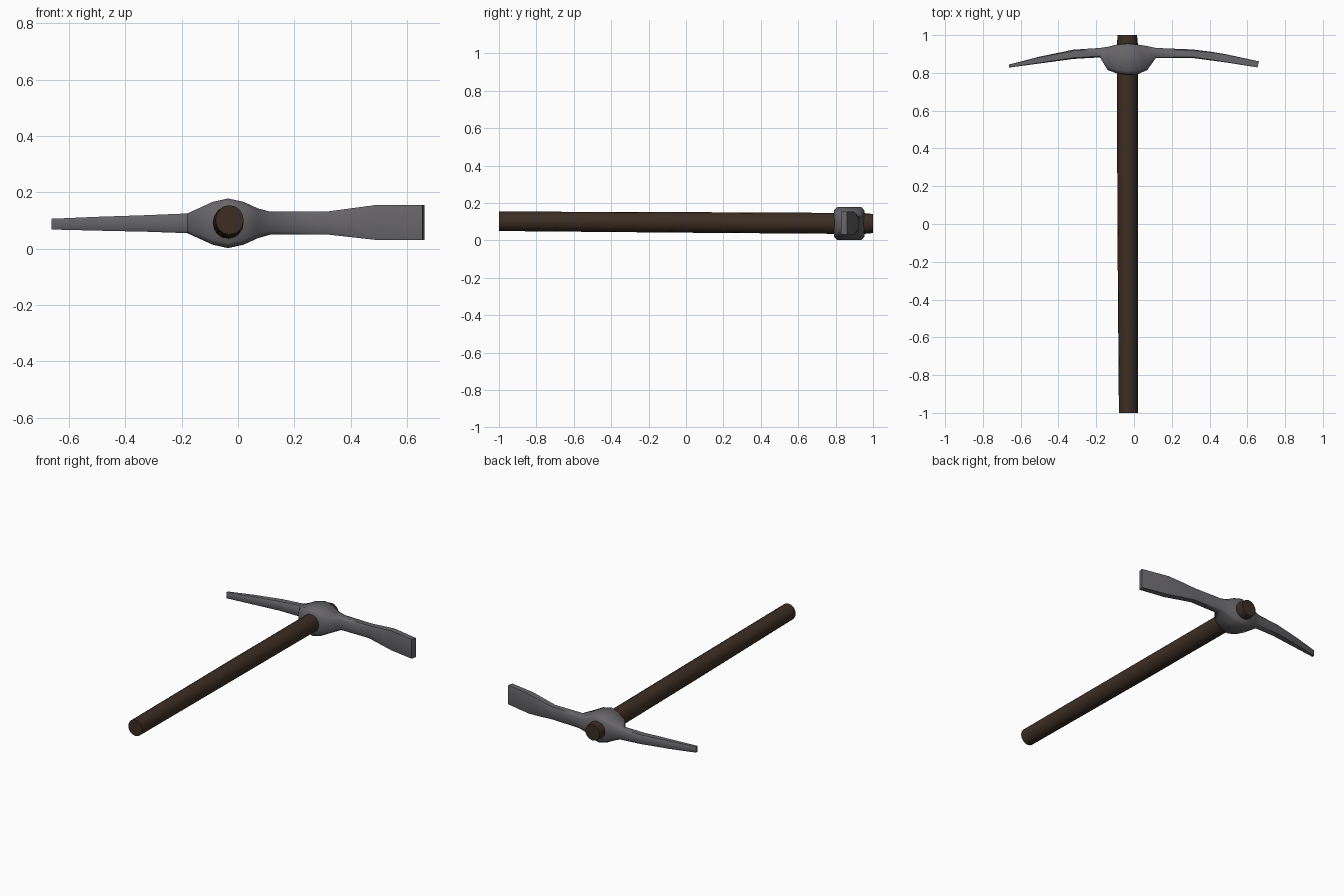
import bpy, bmesh, math

if "Cube" in bpy.data.objects:
    bpy.data.objects.remove(bpy.data.objects["Cube"])


def material(name, rgb):
    m = bpy.data.materials.new(name)
    m.diffuse_color = (*rgb, 1)
    m.use_nodes = True
    m.node_tree.nodes["Principled BSDF"].inputs["Base Color"].default_value = m.diffuse_color
    return m


def loft(name, rings, mat, angle):
    """Skin a list of equal-length point rings and cap both ends."""
    bm = bmesh.new()
    loops = [[bm.verts.new(p) for p in ring] for ring in rings]
    n = len(loops[0])
    for a, b in zip(loops, loops[1:]):
        for i in range(n):
            j = (i + 1) % n
            bm.faces.new((a[i], a[j], b[j], b[i]))
    bm.faces.new(loops[0])
    bm.faces.new(loops[-1])
    bmesh.ops.recalc_face_normals(bm, faces=bm.faces)
    me = bpy.data.meshes.new(name)
    bm.to_mesh(me)
    bm.free()
    me.materials.append(mat)
    ob = bpy.data.objects.new(name, me)
    bpy.context.collection.objects.link(ob)
    bpy.ops.object.select_all(action='DESELECT')
    ob.select_set(True)
    bpy.context.view_layer.objects.active = ob
    bpy.ops.object.shade_smooth_by_angle(angle=math.radians(angle))
    return ob


wood = material("dark_wood", (0.046, 0.027, 0.017))
iron = material("grey_iron", (0.135, 0.13, 0.138))

# Handle: long round shaft, y / centre x / centre z / radius x / radius z
shaft = [(-1.0, -0.030, 0.102, 0.050, 0.052),
         (0.0, -0.034, 0.096, 0.054, 0.055),
         (0.80, -0.035, 0.091, 0.055, 0.056),
         (0.96, -0.035, 0.090, 0.055, 0.055),
         (1.0, -0.035, 0.090, 0.051, 0.051)]
loft("handle", [[(cx + rx * math.cos(t * math.tau / 16), y,
                  cz + rz * math.sin(t * math.tau / 16)) for t in range(16)]
                for y, cx, cz, rx, rz in shaft], wood, 45)


# Head: chamfered sections along x
def section(x, y0, y1, z0, z1, bevel, slant=0.0):
    cy, cz = (y0 + y1) / 2, (z0 + z1) / 2
    hy, hz = (y1 - y0) / 2, (z1 - z0) / 2
    by, bz = hy * (1 - bevel), hz * (1 - bevel)
    pts = [(hy, -bz), (hy, bz), (by, hz), (-by, hz),
           (-hy, bz), (-hy, -bz), (-by, -hz), (by, -hz)]
    return [(x + slant * a / hy, cy + a, cz + b) for a, b in pts]


head = [(-0.662, 0.828, 0.844, 0.068, 0.106, 0.12),
        (-0.50, 0.850, 0.886, 0.064, 0.113, 0.2),
        (-0.32, 0.874, 0.923, 0.060, 0.119, 0.25),
        (-0.18, 0.882, 0.932, 0.055, 0.125, 0.28),
        (-0.14, 0.815, 0.938, 0.037, 0.143, 0.3),
        (-0.09, 0.797, 0.950, 0.014, 0.166, 0.25),
        (-0.035, 0.790, 0.955, 0.002, 0.178, 0.22),
        (0.02, 0.793, 0.950, 0.014, 0.166, 0.25),
        (0.07, 0.815, 0.942, 0.037, 0.143, 0.3),
        (0.115, 0.878, 0.932, 0.050, 0.131, 0.28),
        (0.31, 0.879, 0.924, 0.051, 0.131, 0.25),
        (0.40, 0.867, 0.913, 0.041, 0.143, 0.18),
        (0.49, 0.855, 0.898, 0.031, 0.155, 0.1),
        (0.658, 0.829, 0.861, 0.031, 0.155, 0.05, 0.004)]
loft("pick_head", [section(*s) for s in head], iron, 50)
